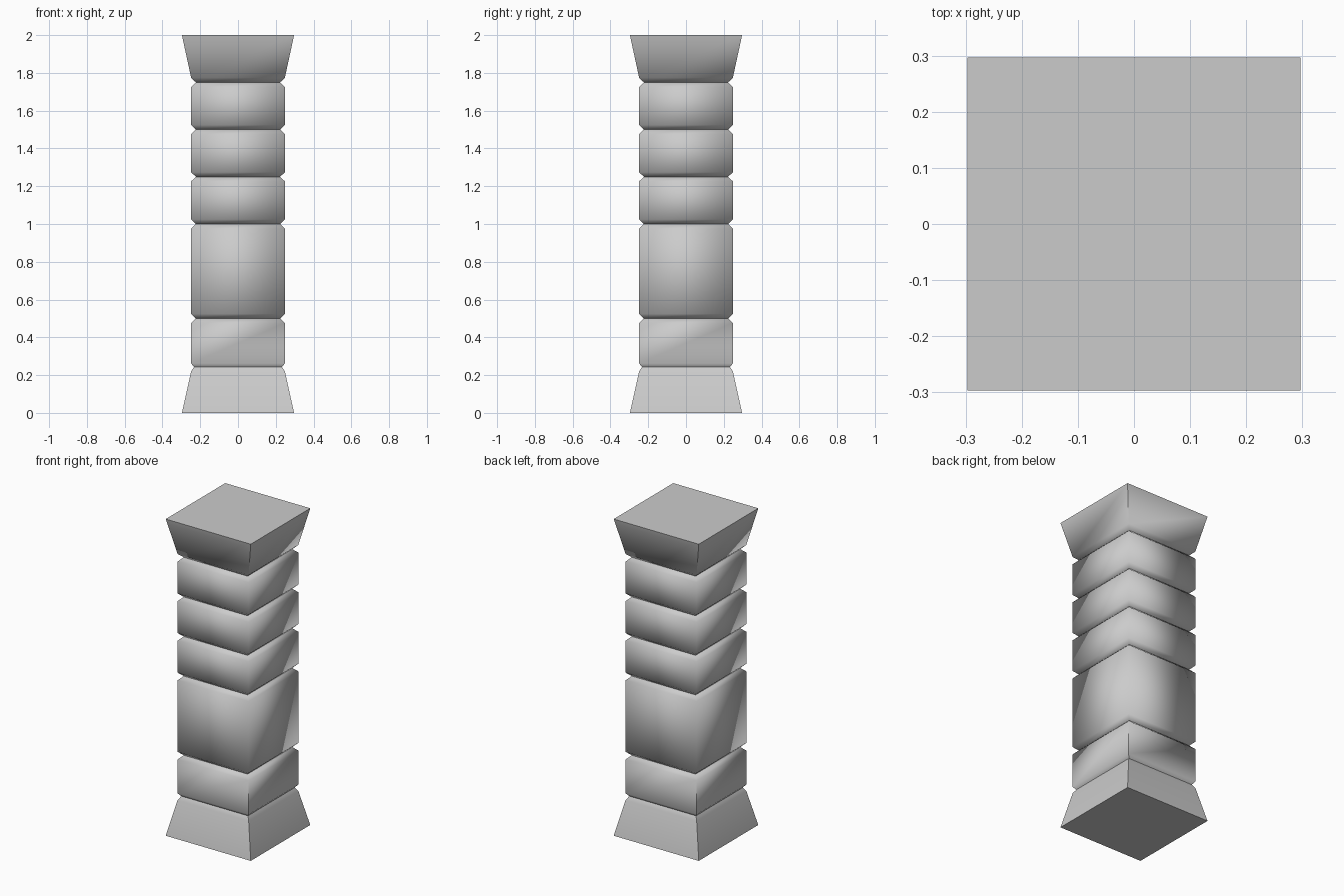
import bpy, bmesh
from math import radians

if "Cube" in bpy.data.objects:
    bpy.data.objects.remove(bpy.data.objects["Cube"])

# Side profile as (height, half width): flared base, then grooved shaft, then flared capital
profile = [(0.0, 0.297), (0.22, 0.248), (0.243, 0.233), (0.262, 0.248)]
for z in (0.5, 1.0, 1.25, 1.5, 1.75):
    profile += [(z - 0.024, 0.248), (z, 0.223), (z + 0.024, 0.248)]
profile.append((2.0, 0.297))

# Square rings joined into a closed pillar
bm = bmesh.new()
rings = [[bm.verts.new((sx * h, sy * h, z))
          for sx, sy in ((-1, -1), (1, -1), (1, 1), (-1, 1))]
         for z, h in profile]
for low, high in zip(rings, rings[1:]):
    for i in range(4):
        j = (i + 1) % 4
        bm.faces.new((low[i], low[j], high[j], high[i]))
bm.faces.new(rings[0][::-1])
bm.faces.new(rings[-1])

mesh = bpy.data.meshes.new("pillar")
bm.to_mesh(mesh)
bm.free()
pillar = bpy.data.objects.new("pillar", mesh)
bpy.context.collection.objects.link(pillar)

# Soft groove shoulders, sharp pillar corners
bpy.context.view_layer.objects.active = pillar
pillar.select_set(True)
bpy.ops.object.shade_smooth_by_angle(angle=radians(60))
